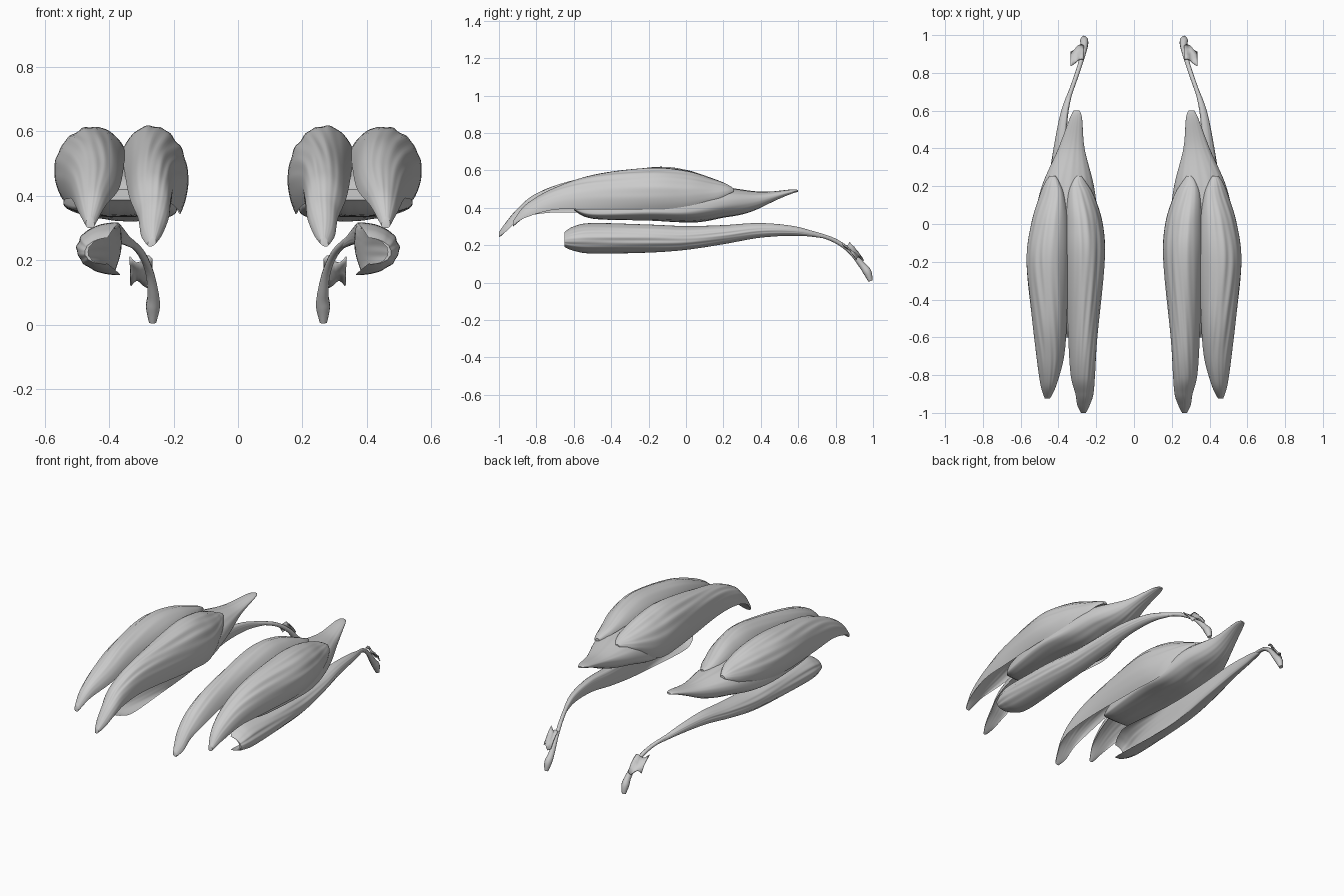
import bpy, bmesh, math

if "Cube" in bpy.data.objects:
    bpy.data.objects.remove(bpy.data.objects["Cube"])

def catmull(rows, steps):
    """Smoothly resample a list of equal-length rows."""
    out = []
    n = len(rows)
    for i in range(n - 1):
        a, b, c, d = (rows[max(0, min(n - 1, i + k))] for k in (-1, 0, 1, 2))
        for s in range(steps):
            t = s / steps
            out.append([0.5 * (2*q + (r - p)*t + (2*p - 5*q + 4*r - w)*t*t
                               + (3*q - p - 3*r + w)*t**3)
                        for p, q, r, w in zip(a, b, c, d)])
    out.append(list(rows[-1]))
    return out

def mirror(ob):
    ob.modifiers.new("Mirror", 'MIRROR').use_mirror_merge = False
    bpy.ops.object.select_all(action='DESELECT')
    ob.select_set(True)
    bpy.context.view_layer.objects.active = ob
    bpy.ops.object.shade_smooth_by_angle(angle=math.radians(50))

def finish(name, bm):
    bmesh.ops.recalc_face_normals(bm, faces=bm.faces)
    me = bpy.data.meshes.new(name)
    bm.to_mesh(me)
    bm.free()
    ob = bpy.data.objects.new(name, me)
    bpy.context.collection.objects.link(ob)
    mirror(ob)
    return ob

def muscle(name, rows, full=0.9, ripple=0.012, n=48):
    """Loft crescent sections. Row: y, left edge xz, crown xz, right edge xz,
    k = height of the inner face relative to the crown (negative = belly)."""
    bm = bmesh.new()
    rings = []
    m = 2 * n
    for y, lx, lz, ax, az, rx, rz, k in catmull(rows, 8):
        mx, mz = (lx + rx) / 2, (lz + rz) / 2
        hx, hz = (rx - lx) / 2, (rz - lz) / 2
        ring = []
        for j in range(m):
            th = math.pi * j / n
            c = -math.cos(th)
            s = abs(math.sin(th)) ** full * (1 if j <= n else k)
            # fine muscle-fibre ridges drifting along the length
            s *= 1 + ripple * (math.sin(17*th + 4*y) + math.sin(11*th - 6*y))
            ring.append(bm.verts.new((mx + hx*c + (ax - mx)*s, y,
                                      mz + hz*c + (az - mz)*s)))
        rings.append(ring)
    for a, b in zip(rings, rings[1:]):
        for j in range(m):
            bm.faces.new((a[j], a[(j+1) % m], b[(j+1) % m], b[j]))
    for r in (rings[0], rings[-1]):      # strip caps follow the crescent
        for j in range(1, n + 1):
            q = [r[j-1], r[j], r[m - j], r[(m - j + 1) % m]]
            bm.faces.new(list(dict.fromkeys(q)))
    return finish(name, bm)

# Inner calf head
muscle("inner_calf_head", [
    (-1.0, .255, .255, .265, .27, .28, .25, -.5),
    (-.96, .235, .28, .265, .325, .30, .275, 0),
    (-.90, .215, .33, .26, .395, .31, .33, .2),
    (-.80, .21, .365, .255, .475, .335, .39, .4),
    (-.60, .205, .375, .24, .54, .348, .45, .4),
    (-.20, .18, .35, .205, .585, .36, .53, .4),
    (0, .185, .35, .215, .57, .36, .53, .4),
    (.15, .22, .43, .255, .535, .35, .515, .3),
    (.22, .255, .475, .285, .515, .33, .50, .2),
    (.255, .28, .492, .29, .503, .305, .494, 0)], .85)

# Outer calf head
muscle("outer_calf_head", [
    (-.925, .445, .31, .46, .33, .472, .31, -.5),
    (-.85, .41, .37, .455, .42, .495, .35, .1),
    (-.70, .37, .42, .455, .505, .515, .39, .4),
    (-.50, .355, .485, .48, .565, .53, .39, .4),
    (-.20, .35, .54, .515, .59, .545, .39, .4),
    (0, .352, .54, .495, .575, .525, .40, .4),
    (.15, .37, .52, .455, .54, .495, .44, .3),
    (.22, .395, .505, .44, .52, .47, .47, .2),
    (.255, .415, .492, .43, .503, .445, .485, 0)], .85)

# Deep calf muscle beneath both heads
muscle("deep_calf", [
    (-.60, .28, .395, .36, .42, .44, .395, -.3),
    (-.50, .24, .375, .37, .475, .50, .37, -.3),
    (-.20, .20, .37, .36, .52, .54, .38, -.3),
    (0, .19, .36, .36, .53, .53, .38, -.3),
    (.20, .212, .415, .35, .51, .488, .42, -.75),
    (.40, .262, .45, .325, .485, .40, .45, -1.4),
    (.56, .275, .485, .305, .497, .34, .485, -1),
    (.60, .29, .49, .30, .495, .318, .49, -1)])

# Lower muscle, cupped at its front end
muscle("lower_muscle", [
    (-.65, .405, .19, .475, .225, .405, .27, .85),
    (-.60, .38, .17, .492, .23, .385, .30, .8),
    (-.50, .365, .155, .50, .235, .37, .318, .6),
    (-.20, .38, .16, .49, .235, .39, .31, .1),
    (0, .38, .175, .475, .235, .385, .302, -.1),
    (.20, .375, .205, .455, .255, .38, .307, -.2),
    (.40, .375, .24, .425, .28, .375, .318, -.3),
    (.60, .357, .25, .385, .275, .357, .297, -.4),
    (.76, .318, .234, .323, .239, .318, .244, -.8)])

# Tendon running to the back
cu = bpy.data.curves.new("tendon", 'CURVE')
cu.dimensions = '3D'
cu.bevel_depth = .013
cu.bevel_resolution = 3
cu.use_fill_caps = True
path = catmull([(.38, .5, .28, 1), (.368, .6, .277, 1.1), (.335, .7, .258, .9),
                (.30, .8, .222, .9), (.275, .88, .165, 1), (.263, .94, .095, 1.4),
                (.264, .97, .055, 1.7), (.265, .986, .008, .9)], 6)
sp = cu.splines.new('POLY')
sp.points.add(len(path) - 1)
for p, (x, y, z, r) in zip(sp.points, path):
    p.co = (x, y, z, 1)
    p.radius = r
tendon = bpy.data.objects.new("tendon", cu)
bpy.context.collection.objects.link(tendon)
bpy.ops.object.select_all(action='DESELECT')
tendon.select_set(True)
bpy.context.view_layer.objects.active = tendon
bpy.ops.object.convert(target='MESH')
mirror(bpy.context.object)

# Small torn flap beside the tendon
bm = bmesh.new()
cols = []
for i in range(8):
    t = i / 7
    cols.append([bm.verts.new((.265 + .07*t, .87 + .075*v - .02*t + .012*math.sin(5*t),
                               .205 - .075*v + .012*math.sin(7*t + 3*v)))
                 for v in (0, .33, .67, 1)])
for a, b in zip(cols, cols[1:]):
    for j in range(3):
        bm.faces.new((a[j], a[j+1], b[j+1], b[j]))
flap = finish("tendon_flap", bm)
flap.modifiers.new("Solid", 'SOLIDIFY').thickness = .006
